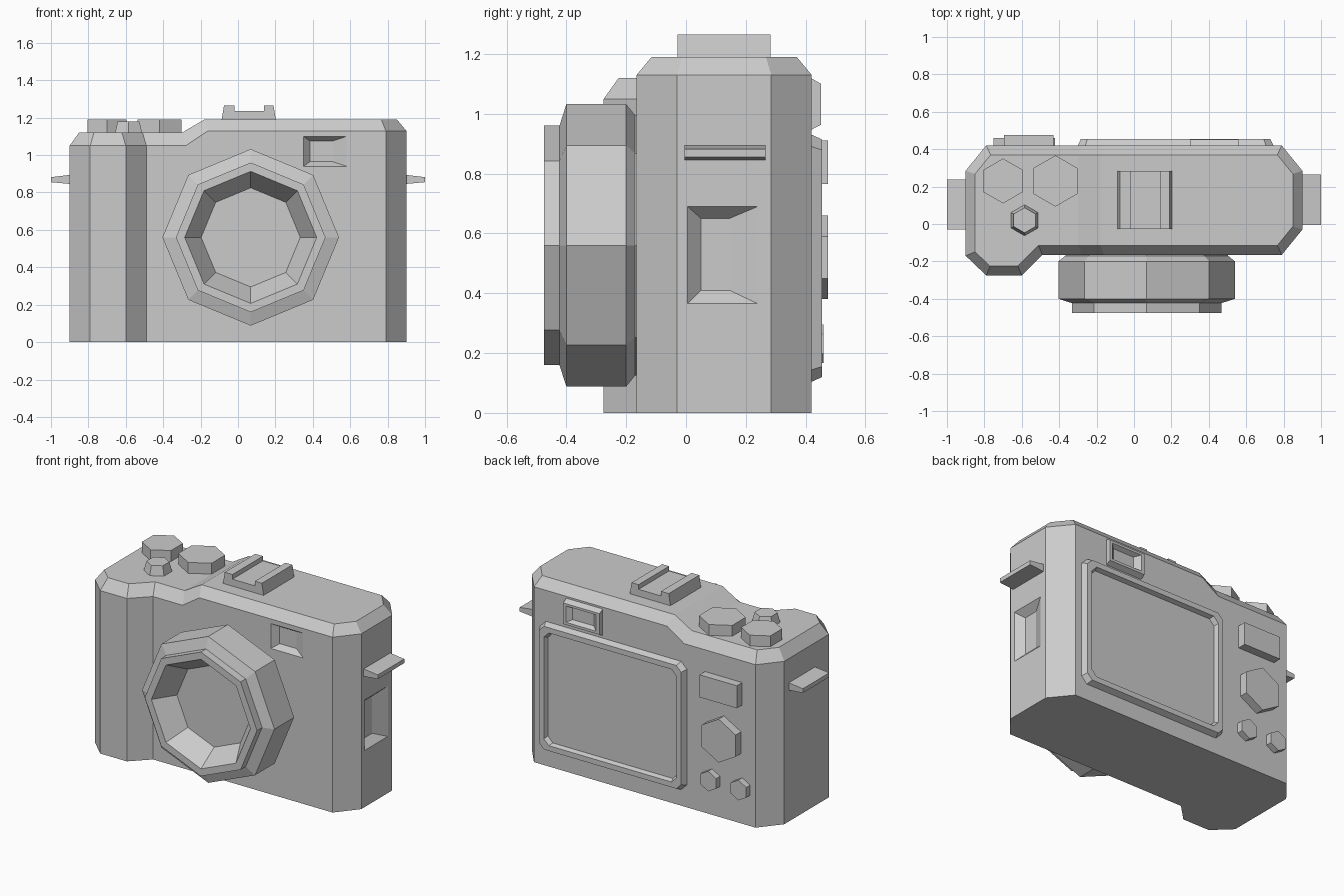
import bpy, bmesh, math
from mathutils import Vector

cube = bpy.data.objects.get("Cube")
if cube:
    bpy.data.objects.remove(cube, do_unlink=True)

GREY = (0.6, 0.6, 0.6, 1.0)
mat = bpy.data.materials.new("plain_grey")
mat.use_nodes = True
mat.diffuse_color = GREY
mat.node_tree.nodes["Principled BSDF"].inputs["Base Color"].default_value = GREY


# 2D outlines
def ngon(n, r, cx, cy, start=90):
    angles = [math.radians(start + 360 * i / n) for i in range(n)]
    return [(cx + r * math.cos(a), cy + r * math.sin(a)) for a in angles]


def rect(u0, u1, v0, v1):
    return [(u0, v0), (u1, v0), (u1, v1), (u0, v1)]


def cut_rect(u0, u1, v0, v1, inset, c):
    u0, u1, v0, v1 = u0 + inset, u1 - inset, v0 + inset, v1 - inset
    return [(u0 + c, v0), (u1 - c, v0), (u1, v0 + c), (u1, v1 - c),
            (u1 - c, v1), (u0 + c, v1), (u0, v1 - c), (u0, v0 + c)]


# Place an outline on a plane across the given axis
def on(axis, outline, w):
    if axis == "x":
        return [(w, u, v) for u, v in outline]
    if axis == "y":
        return [(u, w, v) for u, v in outline]
    return [(u, v, w) for u, v in outline]


def loft(name, rings, top_faces=None):
    """Skin a stack of equal rings and cap both ends."""
    bm = bmesh.new()
    rows = [[bm.verts.new(p) for p in ring] for ring in rings]
    n = len(rows[0])
    for a, b in zip(rows, rows[1:]):
        for i in range(n):
            j = (i + 1) % n
            bm.faces.new((a[i], a[j], b[j], b[i]))
    bm.faces.new(rows[0][::-1])
    for idx in top_faces or [range(n)]:
        bm.faces.new([rows[-1][i] for i in idx])
    bmesh.ops.recalc_face_normals(bm, faces=bm.faces[:])
    mesh = bpy.data.meshes.new(name)
    bm.to_mesh(mesh)
    bm.free()
    mesh.materials.append(mat)
    obj = bpy.data.objects.new(name, mesh)
    bpy.context.collection.objects.link(obj)
    return obj


def carve(target, axis, outer, inner, surface, floor):
    """Cut a sloped recess from a flat wall."""
    mouth = [(a + (a - b) * 0.2, c + (c - d) * 0.2)
             for (a, c), (b, d) in zip(outer, inner)]
    lip = surface + (surface - floor) * 0.2
    cutter = loft("recess_cutter", [on(axis, mouth, lip), on(axis, inner, floor)])
    cutter.hide_render = True
    mod = target.modifiers.new("recess", "BOOLEAN")
    mod.operation = "DIFFERENCE"
    mod.solver = "EXACT"
    mod.object = cutter
    bpy.context.view_layer.objects.active = target
    bpy.ops.object.modifier_apply(modifier=mod.name)
    bpy.data.objects.remove(cutter, do_unlink=True)


def inset_outline(outline, d):
    result = []
    for i, p in enumerate(outline):
        a, b, c = (Vector(q) for q in (outline[i - 1], p, outline[(i + 1) % len(outline)]))
        e1, e2 = (b - a).normalized(), (c - b).normalized()
        n1, n2 = Vector((-e1.y, e1.x)), Vector((-e2.y, e2.x))
        result.append(tuple(b + (n1 + n2) * d / (1 + n1.dot(n2))))
    return result


# Body with front grip, stepped top and bevelled shoulder
plan = [(-.9, .285), (-.9, -.17), (-.79, -.275), (-.6, -.275), (-.49, -.165),
        (-.28, -.165), (-.16, -.165), (.79, -.165), (.9, -.03), (.9, .285),
        (.79, .42), (-.16, .42), (-.28, .42), (-.79, .42)]
low = [x < -.2 for x, y in plan]
shoulder = [(x, y, 1.05 if l else 1.13) for (x, y), l in zip(plan, low)]
deck = [(x - (.02 if i in (5, 6, 11, 12) else 0), y, 1.12 if l else 1.19)
        for i, ((x, y), l) in enumerate(zip(inset_outline(plan, .05), low))]
body = loft("body", [on("z", plan, 0), shoulder, deck],
            [[0, 1, 2, 3, 4, 5, 12, 13], [5, 6, 11, 12], range(6, 12)])
carve(body, "y", rect(.35, .58, .94, 1.10), rect(.385, .505, .965, 1.075), -.165, -.125)
carve(body, "x", rect(.005, .24, .365, .69), rect(.05, .145, .41, .65), .9, .855)

# Lens barrel with hollow front
profile = [(.435, -.15), (.435, -.17), (.472, -.20), (.472, -.40), (.40, -.423),
           (.40, -.475), (.353, -.475), (.265, -.34)]
loft("lens", [on("y", ngon(8, r, .068, .56), y) for r, y in profile])

# Top dials and shutter button
for name, x, y, r0, r1, z0, z1 in [
        ("small_dial", -.70, .23, .12, .12, 1.10, 1.19),
        ("large_dial", -.42, .23, .137, .137, 1.10, 1.19),
        ("shutter_button", -.585, .02, .083, .067, 1.12, 1.18)]:
    loft(name, [on("z", ngon(6, r0, x, y), z0), on("z", ngon(6, r1, x, y), z1)])

# Accessory shoe
shoe = [(-.088, 1.185), (-.075, 1.265), (-.02, 1.265), (-.02, 1.235),
        (.14, 1.235), (.14, 1.265), (.19, 1.265), (.203, 1.185)]
loft("accessory_shoe", [on("y", shoe, -.028), on("y", shoe, .283)])

# Strap lugs
for name, side, y0, y1 in [("left_strap_lug", 1, -.005, .265),
                           ("right_strap_lug", -1, -.03, .238)]:
    loft(name, [on("x", rect(y0, y1, .845, .895), side * .89),
                on("x", rect(y0, y1, .855, .882), side)])

# Rear screen frame and panel
screen = (-.30, .745, .104, .93)
loft("rear_screen", [on("y", cut_rect(*screen, inset, c), y) for inset, c, y in
                     [(0, .04, .41), (0, .04, .42), (.016, .035, .455),
                      (.05, .035, .455), (.06, .035, .428)]])

# Rear eyepiece
loft("eyepiece", [on("y", rect(*r), y) for r, y in [
    ((.30, .56, .947, 1.118), .41), ((.30, .56, .947, 1.118), .42),
    ((.30, .56, .964, 1.10), .452), ((.325, .54, .98, 1.085), .452),
    ((.36, .51, .995, 1.07), .425)]])

# Rear buttons
for name, outline, y in [
        ("rear_plate_button", rect(-.695, -.43, .765, .91), .475),
        ("rear_pad", ngon(6, .14, -.565, .52), .475),
        ("rear_button_inner", ngon(6, .065, -.48, .231), .46),
        ("rear_button_outer", ngon(6, .065, -.695, .231), .46)]:
    loft(name, [on("y", outline, .41), on("y", outline, y)])
